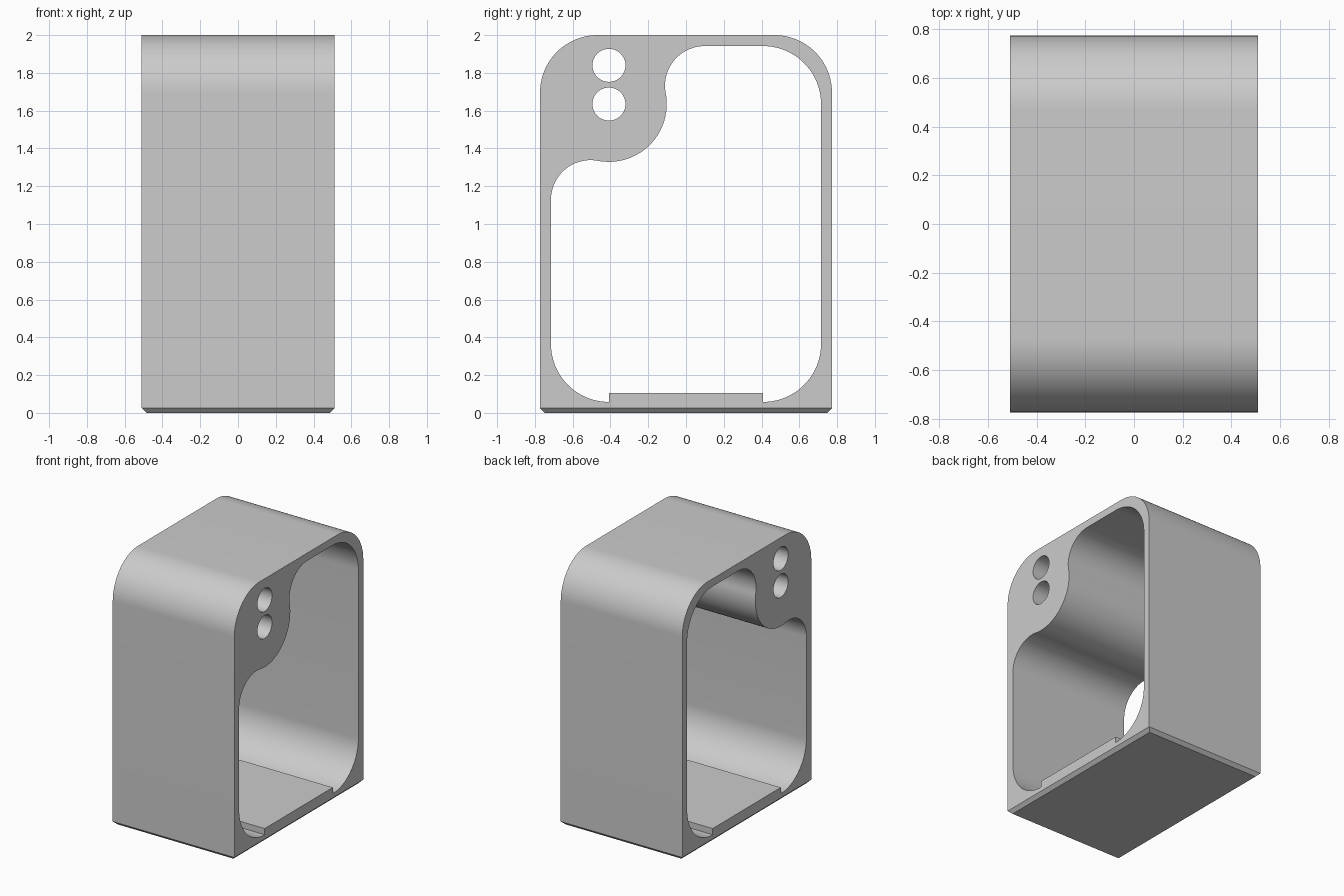
import bpy, bmesh
from math import sin, cos, radians, degrees, atan2, sqrt

cube = bpy.data.objects.get("Cube")
if cube:
    bpy.data.objects.remove(cube, do_unlink=True)

HALF_X, HALF_Y, TOP = 0.51, 0.773, 2.0
WALL, CHAMFER = 0.058, 0.025
INNER_Y, INNER_TOP = HALF_Y - WALL, TOP - WALL
OUTER_R, CORNER_R, FILLET_R, BULGE_R, HOLE_R = 0.305, 0.307, 0.21, 0.306, 0.0875
CORNER_Y = INNER_Y - CORNER_R
SHELF_Z = 0.105


def arc(y, z, r, start, end, steps=24):
    """Points (y, z) along an arc, angles in degrees."""
    angles = [radians(start + (end - start) * i / steps) for i in range(steps + 1)]
    return [(y + r * cos(a), z + r * sin(a)) for a in angles]


# Outer outline: square foot, rounded top corners
outer = [(-HALF_Y, CHAMFER), (HALF_Y, CHAMFER)]
outer += arc(HALF_Y - OUTER_R, TOP - OUTER_R, OUTER_R, 0, 90)
outer += arc(-HALF_Y + OUTER_R, TOP - OUTER_R, OUTER_R, 90, 180)

# Opening: rounded window, bulge around the holes with tangent fillets, raised shelf
bulge_y, bulge_z = -CORNER_Y, INNER_TOP - CORNER_R
near = CORNER_R - FILLET_R
far = sqrt((BULGE_R + FILLET_R) ** 2 - near ** 2)
tilt = degrees(atan2(near, far))
opening = arc(CORNER_Y, WALL + CORNER_R, CORNER_R, -90, 0)
opening += arc(CORNER_Y, INNER_TOP - CORNER_R, CORNER_R, 0, 90)
opening += arc(bulge_y + far, bulge_z + near, FILLET_R, 90, 180 + tilt)
opening += arc(bulge_y, bulge_z, BULGE_R, tilt, -90 - tilt, 36)[1:]
opening += arc(bulge_y - near, bulge_z - far, FILLET_R, 90 - tilt, 180)[1:]
opening += arc(-CORNER_Y, WALL + CORNER_R, CORNER_R, 180, 270)
opening += [(-CORNER_Y, SHELF_Z), (CORNER_Y, SHELF_Z)]

# Two round holes through the bulge
holes = [arc(bulge_y, z, HOLE_R, 0, 360, 40)[:-1] for z in (bulge_z, bulge_z + 0.205)]

# Fill the profile and extrude it across the width
bm = bmesh.new()
edges = []
for loop in [outer, opening] + holes:
    verts = [bm.verts.new((-HALF_X, y, z)) for y, z in loop]
    edges += [bm.edges.new((verts[i - 1], verts[i])) for i in range(len(verts))]
bmesh.ops.triangle_fill(bm, use_beauty=True, edges=edges)
result = bmesh.ops.extrude_face_region(bm, geom=bm.faces[:], use_keep_orig=True)
moved = [g for g in result["geom"] if isinstance(g, bmesh.types.BMVert)]
bmesh.ops.translate(bm, verts=moved, vec=(2 * HALF_X, 0, 0))

# Chamfered foot
foot = [f for f in bm.faces if all(v.co.z < CHAMFER + 1e-4 for v in f.verts)]
result = bmesh.ops.extrude_face_region(bm, geom=foot)
for v in [g for g in result["geom"] if isinstance(g, bmesh.types.BMVert)]:
    v.co.x -= CHAMFER if v.co.x > 0 else -CHAMFER
    v.co.y -= CHAMFER if v.co.y > 0 else -CHAMFER
    v.co.z = 0
bmesh.ops.delete(bm, geom=[f for f in foot if f.is_valid], context="FACES_ONLY")
bmesh.ops.recalc_face_normals(bm, faces=bm.faces[:])

mesh = bpy.data.meshes.new("housing")
bm.to_mesh(mesh)
bm.free()
housing = bpy.data.objects.new("housing", mesh)
bpy.context.collection.objects.link(housing)

# Plain grey
grey = bpy.data.materials.new("grey")
grey.use_nodes = True
color = (0.6, 0.6, 0.6, 1)
grey.diffuse_color = color
grey.node_tree.nodes["Principled BSDF"].inputs["Base Color"].default_value = color
mesh.materials.append(grey)

bpy.ops.object.select_all(action="DESELECT")
housing.select_set(True)
bpy.context.view_layer.objects.active = housing
bpy.ops.object.shade_smooth_by_angle(angle=radians(30))
